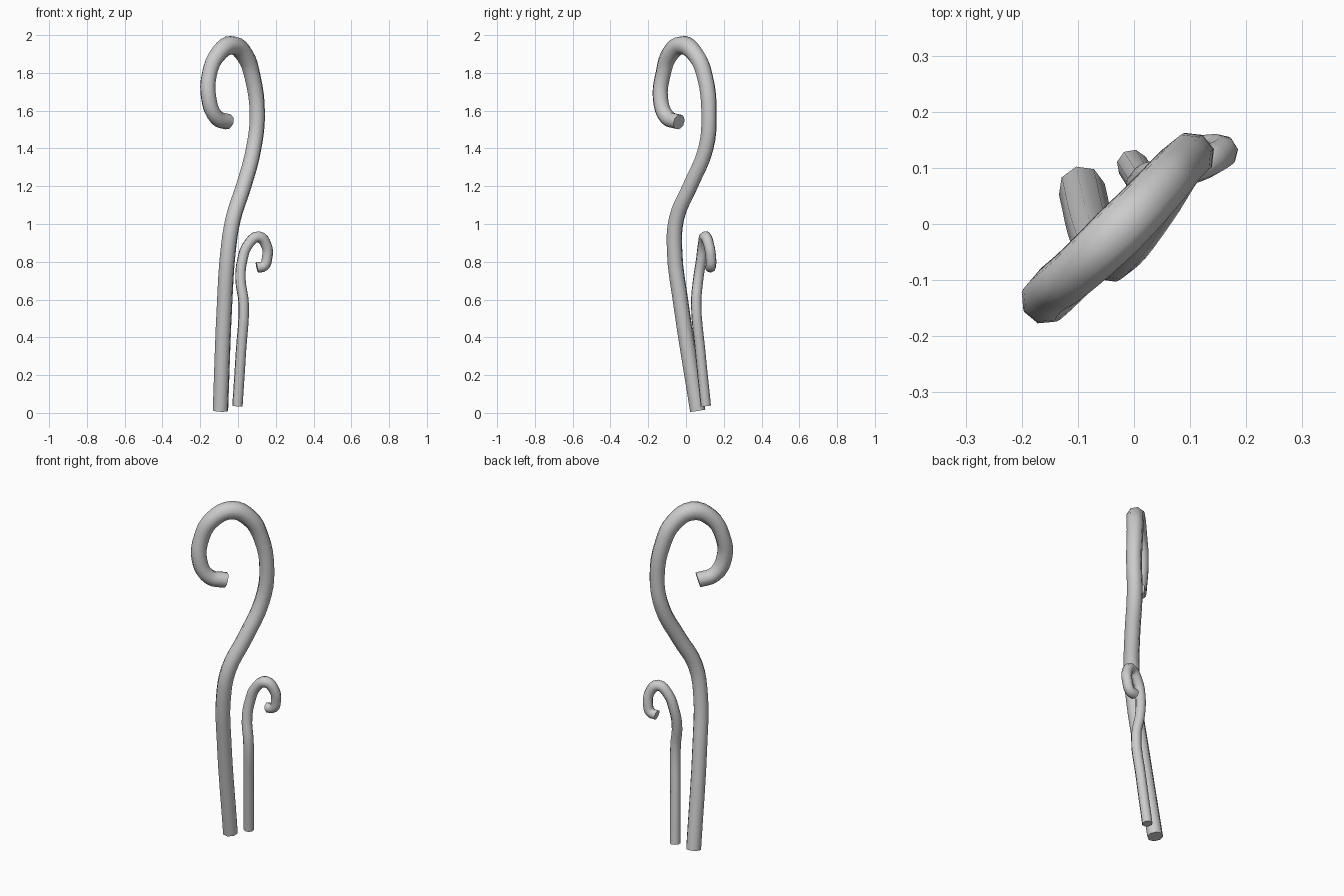
import bpy, math


def stem(name, points, radius):
    """Smooth tube through points (x, y, z, thickness factor)."""
    cu = bpy.data.curves.new(name + "_path", 'CURVE')
    cu.dimensions = '3D'
    cu.resolution_u = 4
    cu.bevel_depth = radius
    cu.bevel_resolution = 2
    cu.use_fill_caps = True
    sp = cu.splines.new('BEZIER')
    sp.bezier_points.add(len(points) - 1)
    for bp, (x, y, z, r) in zip(sp.bezier_points, points):
        bp.co = (x, y, z)
        bp.radius = r
        bp.handle_left_type = bp.handle_right_type = 'AUTO'
    ob = bpy.data.objects.new(name, cu)
    bpy.context.collection.objects.link(ob)
    bpy.ops.object.select_all(action='DESELECT')
    ob.select_set(True)
    bpy.context.view_layer.objects.active = ob
    bpy.ops.object.convert(target='MESH')
    bpy.ops.object.shade_smooth_by_angle(angle=math.radians(60))
    return bpy.context.object


# tall stem with large curled tip
stem("tall_stem", [
    (-0.093, 0.062, 0.012, 1), (-0.07, -0.03, 0.6, 1), (-0.053, -0.06, 0.85, 1),
    (-0.025, -0.05, 1.03, 1), (0.03, 0.022, 1.2, 1), (0.083, 0.105, 1.4, 1),
    (0.102, 0.122, 1.58, 1), (0.077, 0.1, 1.78, 1.05), (0.038, 0.055, 1.89, 1.12),
    (-0.03, -0.015, 1.947, 1.2), (-0.105, -0.085, 1.9, 1.1), (-0.15, -0.12, 1.8, 1),
    (-0.154, -0.135, 1.66, 1), (-0.115, -0.1, 1.565, 1), (-0.052, -0.037, 1.54, 1),
], 0.042)

# short stem with small curled tip
stem("short_stem", [
    (-0.003, 0.105, 0.037, 1), (0.016, 0.075, 0.33, 1), (0.03, 0.054, 0.58, 1),
    (0.013, 0.065, 0.71, 1), (0.023, 0.08, 0.81, 1), (0.053, 0.09, 0.89, 1),
    (0.108, 0.103, 0.932, 1.1), (0.151, 0.122, 0.885, 1), (0.154, 0.132, 0.82, 1),
    (0.138, 0.132, 0.778, 1), (0.1, 0.128, 0.77, 1),
], 0.028)
